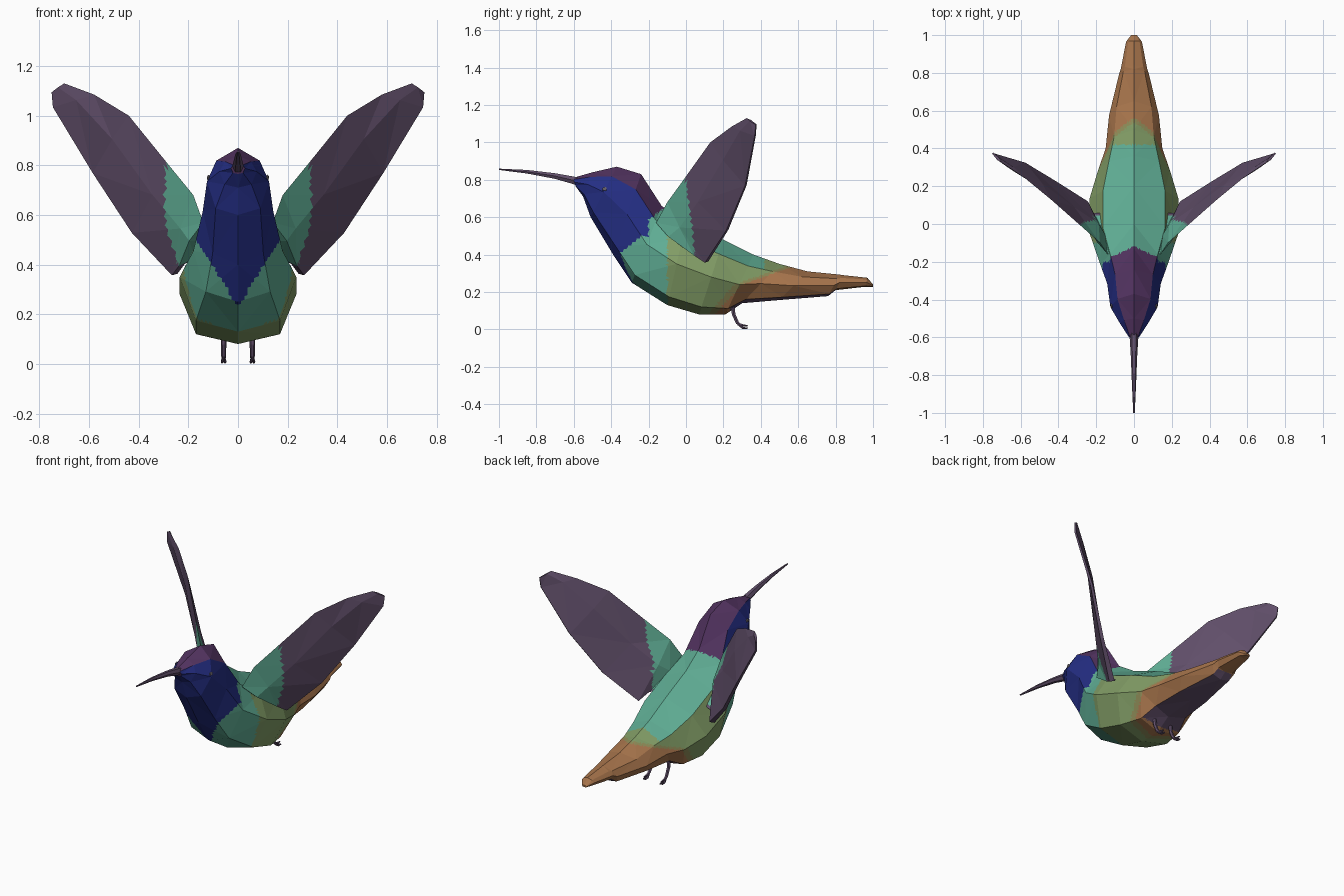
import bpy, bmesh
from mathutils import Vector

if "Cube" in bpy.data.objects:
    bpy.data.objects.remove(bpy.data.objects["Cube"])


def material(name, r, g, b):
    lin = lambda c: (c / 255 / 12.92) if c < 11 else ((c / 255 + 0.055) / 1.055) ** 2.4
    m = bpy.data.materials.new(name)
    m.diffuse_color = (lin(r), lin(g), lin(b), 1)
    m.use_nodes = True
    m.node_tree.nodes["Principled BSDF"].inputs["Base Color"].default_value = m.diffuse_color
    return m


NAVY, CROWN, TEAL, GREEN, BLEND, RUST, PLUM, GREY = range(8)
MATS = [material("navy", 36, 46, 132), material("crown_purple", 84, 52, 98),
        material("teal", 96, 174, 149), material("leaf_green", 130, 157, 102),
        material("olive", 143, 140, 88), material("rust_orange", 168, 117, 76),
        material("dusky_plum", 97, 79, 106), material("eye_grey", 118, 112, 118)]


def finish(bm, name, rule=None, cuts=0):
    """Close normals, optionally refine the facets and colour them by rule(centre, strip)."""
    bmesh.ops.recalc_face_normals(bm, faces=bm.faces)
    if cuts:
        bmesh.ops.triangulate(bm, faces=bm.faces)
        bmesh.ops.subdivide_edges(bm, edges=bm.edges, cuts=cuts, use_grid_fill=True)
    if rule:
        for f in bm.faces:
            f.material_index = rule(f.calc_center_median(), f.material_index)
    me = bpy.data.meshes.new(name)
    bm.to_mesh(me)
    bm.free()
    for m in MATS:
        me.materials.append(m)
    ob = bpy.data.objects.new(name, me)
    bpy.context.collection.objects.link(ob)
    return ob


def loft(rings, strips=None):
    """Skin a list of closed rings; strips gives a temporary index per ring segment."""
    bm = bmesh.new()
    vs = [[bm.verts.new(p) for p in r] for r in rings]
    n = len(vs[0])
    for a, b in zip(vs, vs[1:]):
        for i in range(n):
            j = (i + 1) % n
            f = bm.faces.new((a[i], a[j], b[j], b[i]))
            f.material_index = strips[i] if strips else 0
    bm.faces.new(vs[0])
    bm.faces.new(vs[-1])
    return bm


def tube(name, path, radii, mat, sides=6):
    pts = [Vector(p) for p in path]
    rings = []
    from math import cos, sin, tau
    for i, (p, r) in enumerate(zip(pts, radii)):
        d = (pts[min(i + 1, len(pts) - 1)] - pts[max(i - 1, 0)]).normalized()
        u = Vector((1, 0, 0))
        u = (u - d * u.dot(d)).normalized()
        w = d.cross(u)
        rings.append([p + r * (u * cos(k * tau / sides) + w * sin(k * tau / sides))
                      for k in range(sides)])
    return finish(loft(rings), name, lambda c, s: mat)


# Body, head and tail: tilted eight-sided sections (top y,z, bottom y,z, half width)
SECTIONS = [
    (-.605, .81, -.59, .765, .028), (-.50, .84, -.55, .71, .075),
    (-.37, .87, -.51, .60, .125), (-.24, .83, -.39, .40, .142),
    (-.13, .66, -.29, .25, .18), (0, .57, -.10, .13, .235),
    (.20, .48, .07, .08, .235), (.36, .40, .21, .08, .19),
    (.50, .35, .30, .14, .15), (.65, .31, .50, .157, .132),
    (.82, .293, .76, .178, .08), (.84, .29, .80, .21, .07),
    (.97, .276, .96, .228, .042), (1.0, .24, 1.0, .228, .015)]
OUTLINE = [(0, 1), (.7, .62), (1, 0), (.72, -.8), (0, -1), (-.72, -.8), (-1, 0), (-.7, .62)]
rings = [[(u * w, (ty + by) / 2 + v * (ty - by) / 2, (tz + bz) / 2 + v * (tz - bz) / 2)
          for u, v in OUTLINE] for ty, tz, by, bz, w in SECTIONS]


def plumage(c, strip):
    x, y, z = abs(c.x), c.y, c.z
    hood = y < -.1 and z > .45 + .79 * (y + .37)
    throat = y < -.2 and x < (z - .23) * .62
    if hood or throat:
        return CROWN if strip == 0 and y < -.1 else NAVY
    if strip == 3 and .235 < y < .8:
        return PLUM
    edge = .2 + .9 * (z - .13) if z < .24 else .3 + 2.8 * (z - .24)
    if y > edge:
        return RUST
    if y < -.1 or (strip == 0 and y < .42):
        return TEAL
    return BLEND if y > edge - .04 else GREEN


finish(loft(rings, [0, 1, 2, 3, 3, 2, 1, 0]), "body", plumage, 9)

# Beak
tube("beak", [(0, -.55, .785), (0, -.70, .82), (0, -.85, .843), (0, -1, .856)],
     [.026, .017, .011, .004], PLUM)

# Wing stations: leading point, trailing point, thickness
WING = [((.08, -.12, .55), (.16, .05, .43), .03),
        ((.14, -.16, .57), (.225, .05, .40), .03),
        ((.18, -.10, .68), (.255, .11, .36), .03),
        ((.27, -.02, .79), (.42, .22, .53), .02),
        ((.44, .13, 1.0), (.58, .32, .77), .014),
        ((.58, .245, 1.085), (.742, .37, 1.035), .01),
        ((.70, .325, 1.13), (.748, .375, 1.095), .008)]
FACING = Vector((.75, -.62, -.22)).normalized()


def wing_colour(c, strip):
    return TEAL if c.y < .0 + (.79 - c.z) * .12 and abs(c.x) < .3 else PLUM


for side, s in (("right", 1), ("left", -1)):
    wing = []
    for lead, trail, t in WING:
        a, b = Vector(lead), Vector(trail)
        ring = [a, a.lerp(b, .4) + FACING * t, b + FACING * t * .5,
                b - FACING * t * .5, a.lerp(b, .4) - FACING * t]
        wing.append([(p.x * s, p.y, p.z) for p in ring])
    finish(loft(wing), side + "_wing", wing_colour, 7)

    # Legs and toes
    x = .058 * s
    tube(side + "_leg", [(x, .245, .16), (x, .255, .08), (x, .275, .035), (x, .295, .018)],
         [.012, .011, .010, .008], PLUM)
    for k, (dx, z) in enumerate([(-.006, .005), (.006, .005), (0, .019)]):
        tube(f"{side}_toe_{k + 1}", [(x, .28, .028), (x + dx, .303, z + .003), (x + dx, .33, z)],
             [.007, .006, .004], PLUM, 5)

    # Eye
    bm = bmesh.new()
    bmesh.ops.create_icosphere(bm, subdivisions=1, radius=.013)
    for v in bm.verts:
        v.co.x *= .5
        v.co += Vector((.119 * s, -.435, .75))
    finish(bm, side + "_eye", lambda c, st: GREY)
